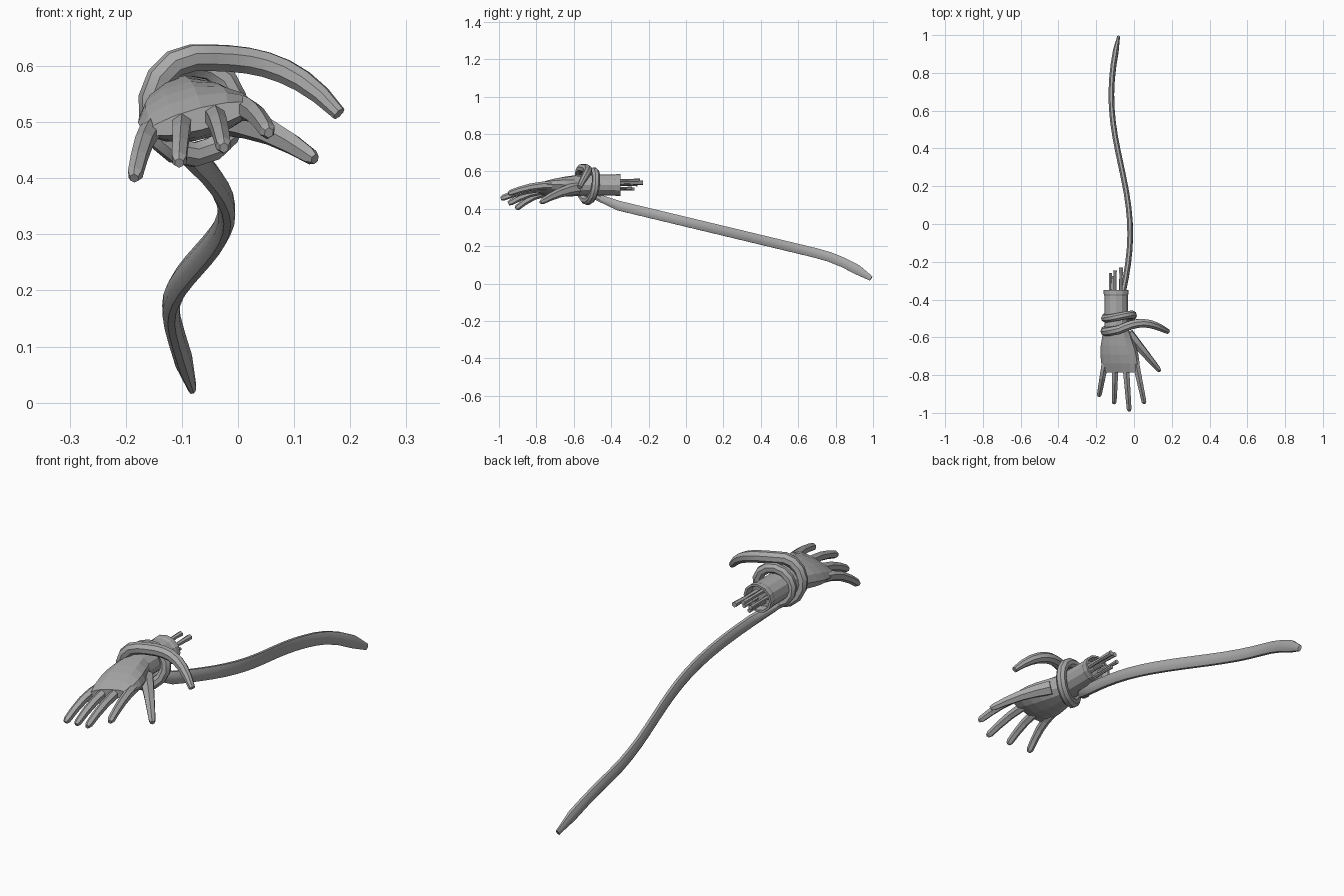
import bpy, bmesh
from math import sin, cos, pi, tau, radians
from mathutils import Vector

cube = bpy.data.objects.get("Cube")
if cube:
    bpy.data.objects.remove(cube, do_unlink=True)

shade = 0.4
grey = bpy.data.materials.new("stone grey")
grey.use_nodes = True
grey.diffuse_color = (shade, shade, shade, 1)
grey.node_tree.nodes["Principled BSDF"].inputs["Base Color"].default_value = grey.diffuse_color


def mix(start, end, t):
    return start + (end - start) * t


def steps(count):
    """Evenly spaced fractions from zero to one."""
    return [i / count for i in range(count + 1)]


def loft(name, rings):
    """Skin a list of point rings and close both ends."""
    bm = bmesh.new()
    loops = [[bm.verts.new(point) for point in ring] for ring in rings]
    for near, far in zip(loops, loops[1:]):
        for i in range(len(near)):
            bm.faces.new((near[i - 1], near[i], far[i], far[i - 1]))
    bm.faces.new(loops[0])
    bm.faces.new(loops[-1])
    bmesh.ops.recalc_face_normals(bm, faces=bm.faces)
    mesh = bpy.data.meshes.new(name)
    bm.to_mesh(mesh)
    bm.free()
    mesh.materials.append(grey)
    part = bpy.data.objects.new(name, mesh)
    bpy.context.collection.objects.link(part)
    return part


def tube(name, path, sides=6):
    """Sweep an ellipse along a path of (centre, half width, half depth)."""
    centres = [centre for centre, width, depth in path]
    side, rings = Vector((1, 0, 0)), []
    for i, (centre, width, depth) in enumerate(path):
        ahead = centres[min(i + 1, len(path) - 1)]
        behind = centres[max(i - 1, 0)]
        along = (ahead - behind).normalized()
        side = (side - along * side.dot(along)).normalized()
        up = along.cross(side)
        angles = [tau * (k + 0.5) / sides for k in range(sides)]
        rings.append([centre + side * width * cos(a) + up * depth * sin(a) for a in angles])
    return loft(name, rings)


def section(y, x, z, width, height, tilt=0):
    """Cross-section of the hand, leaning toward the little finger."""
    ring = []
    for k in range(12):
        dx = width * cos(tau * k / 12)
        ring.append((x + dx, y, z + height * sin(tau * k / 12) + tilt * dx))
    return ring


# Wrist with a hollow, rimmed cut end
wrist_x, wrist_z = -0.095, 0.527
wrist_width, wrist_height = 0.062, 0.056
rim = [(-0.38, 0.8), (-0.35, 0.9), (-0.35, 1.06), (-0.37, 1.06), (-0.38, 1), (-0.5, 1)]
hand = [section(y, wrist_x, wrist_z, wrist_width * s, wrist_height * s) for y, s in rim]

# Palm widening and thinning toward the knuckles
for t in steps(5):
    hand.append(section(
        y=mix(-0.55, -0.785, t),
        x=mix(wrist_x, -0.066, t),
        z=mix(wrist_z, 0.506, t),
        width=wrist_width + 0.04 * sin(pi * t * 0.7),
        height=mix(wrist_height, 0.02, t ** 3),
        tilt=t / 4))
loft("wrist_and_palm", hand)


def digit(name, base, tip, bend, thickness):
    """Tapering finger arched upward between base and tip."""
    base, tip = Vector(base), Vector(tip)
    path = []
    for t in steps(4) + [1]:
        centre = base.lerp(tip, t)
        centre.z += bend * sin(pi * t)
        radius = mix(thickness, 0.016, t)
        path.append((centre, radius * 0.9, radius))
    # blunt, narrowed fingertip
    centre, width, depth = path[-1]
    path[-2] = (centre.lerp(path[-3][0], 0.2), width, depth)
    path[-1] = (centre, width * 0.6, depth * 0.6)
    tube(name, path)


# Four fingers fanned from the knuckle line, and the thumb
names = ["little_finger", "ring_finger", "middle_finger", "index_finger"]
for i, name in enumerate(names):
    base = (-0.15 + 0.052 * i, -0.72, 0.49 + 0.012 * i)
    tip = (-0.185 + 0.08 * i, -0.99 + 0.04 * abs(i - 2), 0.4 + 0.027 * i)
    digit(name, base, tip, bend=0.02 - 0.003 * i, thickness=0.023)
digit("thumb", (-0.03, -0.58, 0.51), (0.137, -0.778, 0.434), bend=0.012, thickness=0.034)

# Bone and sinew stubs sticking out of the cut wrist
for i in range(5):
    angle = tau * i / 5 + 0.5
    x, z = wrist_x + 0.03 * cos(angle), wrist_z + 0.024 * sin(angle)
    radius = 0.012 - 0.001 * i
    root, end = Vector((x, -0.4, z)), Vector((x, -0.23 - 0.015 * i, z))
    path = []
    for t in steps(2):
        r = radius * mix(1, 0.75, sin(pi * t))
        path.append((root.lerp(end, t), r, r))
    tube(f"wrist_stub_{i + 1}", path)

# Vine stem: gently swaying, with a drooping far end
vine = []
for t in steps(18):
    y = mix(0.99, -0.36, t)
    droop = max(0, (y - 0.7) / 0.3) ** 2
    x = -0.07 - 0.05 * cos((y - 0.68) * pi / 0.73)
    z = 0.33 - 0.24 * y - 0.07 * droop
    blunt = min(1, 0.5 + 9 * t)
    vine.append((Vector((x, y, z)), 0.016 * blunt, 0.028 * blunt))

# Vine coil: a slanted helix passing under, around and over the wrist
coil_x, coil_z = -0.08, 0.525
for t in steps(20):
    angle = mix(pi / 8, 3 * pi, t)
    x = coil_x - 0.075 * sin(angle)
    y = -0.46 - 0.1 * t - 0.025 * sin(angle)
    z = coil_z - (0.07 + 0.02 * t) * cos(angle)
    radius = mix(0.02, 0.025, t)
    vine.append((Vector((x, y, z)), radius, radius))

# Vine free end: arching away and hooking down
for t in steps(8)[1:]:
    x = mix(coil_x, 0.18, t)
    y = -0.56 + 0.04 * sin(pi * t) - 0.01 * t
    z = coil_z + 0.09 - 0.1 * t ** 3
    radius = 0.025 - 0.012 * t ** 4
    vine.append((Vector((x, y, z)), radius, radius))

wrapped_vine = tube("wrapped_vine", vine, sides=8)
bpy.ops.object.select_all(action='DESELECT')
wrapped_vine.select_set(True)
bpy.context.view_layer.objects.active = wrapped_vine
bpy.ops.object.shade_smooth_by_angle(angle=radians(30))
